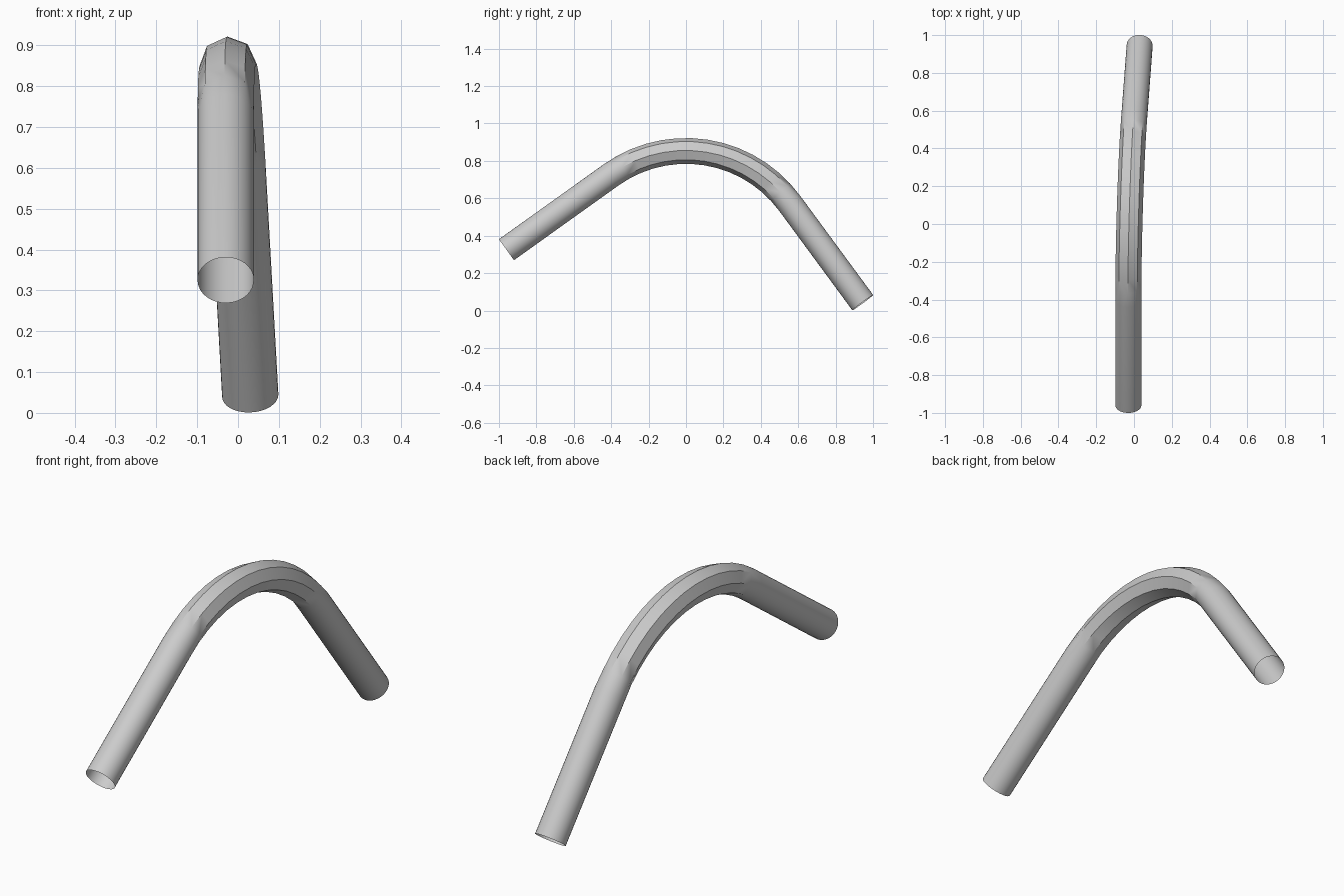
import bpy, bmesh, math
from mathutils import Vector, Quaternion

cube = bpy.data.objects.get("Cube")
if cube:
    bpy.data.objects.remove(cube, do_unlink=True)

RADIUS = 0.069        # pipe radius
TANGENT = 0.68        # distance from the corner to where the bend starts
ROUND, COARSE = 32, 8 # sides of the straight legs and of the bend
STEPS = 14            # segments along the bend

# Path: two straight legs meeting at a filleted corner
front_end = Vector((-0.03, -0.96, 0.325))
corner = Vector((-0.03, 0.152, 1.12))
back_end = Vector((0.03, 0.945, 0.042))

d1 = (corner - front_end).normalized()
d2 = (back_end - corner).normalized()
axis = d1.cross(d2).normalized()
turn = d1.angle(d2)
bend_radius = TANGENT / math.tan(turn / 2)
bend_start = corner - d1 * TANGENT
bend_end = corner + d2 * TANGENT
out_start = -axis.cross(d1)
centre = bend_start - out_start * bend_radius

bm = bmesh.new()


def ring(position, outward, sides):
    """Circle of vertices across the path, the first one on the outer side."""
    verts = []
    for i in range(sides):
        a = math.tau * i / sides
        offset = outward * math.cos(a) + axis * math.sin(a)
        verts.append(bm.verts.new(position + offset * RADIUS))
    return verts


def bridge(a, b):
    """Quads between two rings with equal sides."""
    n = len(a)
    for i in range(n):
        j = (i + 1) % n
        bm.faces.new((a[i], a[j], b[j], b[i]))


def reduce_sides(fine, coarse):
    """Triangle fans that join a fine ring to a coarse one."""
    k = len(fine) // len(coarse)
    for s, c in enumerate(coarse):
        following = coarse[(s + 1) % len(coarse)]
        for i in range(k):
            p, q = fine[s * k + i], fine[(s * k + i + 1) % len(fine)]
            bm.faces.new((p, q, c if i < k // 2 else following))
        bm.faces.new((c, fine[s * k + k // 2], following))


# Straight legs, open at their ends
out_end = Quaternion(axis, turn) @ out_start
front_joint = ring(bend_start, out_start, ROUND)
back_joint = ring(bend_end, out_end, ROUND)
bridge(ring(front_end, out_start, ROUND), front_joint)
bridge(back_joint, ring(back_end, out_end, ROUND))

# Eight-sided bend between the legs
bend = []
for s in range(1, STEPS):
    outward = Quaternion(axis, turn * s / STEPS) @ out_start
    bend.append(ring(centre + outward * bend_radius, outward, COARSE))
for a, b in zip(bend, bend[1:]):
    bridge(a, b)
reduce_sides(front_joint, bend[0])
reduce_sides(back_joint, bend[-1])
bmesh.ops.recalc_face_normals(bm, faces=bm.faces)

mesh = bpy.data.meshes.new("bent_pipe")
bm.to_mesh(mesh)
bm.free()
pipe = bpy.data.objects.new("bent_pipe", mesh)
bpy.context.collection.objects.link(pipe)

# Plain grey
grey = bpy.data.materials.new("light_grey")
grey.use_nodes = True
colour = (0.6, 0.6, 0.6, 1)
grey.diffuse_color = colour
grey.node_tree.nodes["Principled BSDF"].inputs["Base Color"].default_value = colour
mesh.materials.append(grey)

bpy.ops.object.select_all(action='DESELECT')
pipe.select_set(True)
bpy.context.view_layer.objects.active = pipe
bpy.ops.object.shade_smooth_by_angle(angle=math.radians(30))
